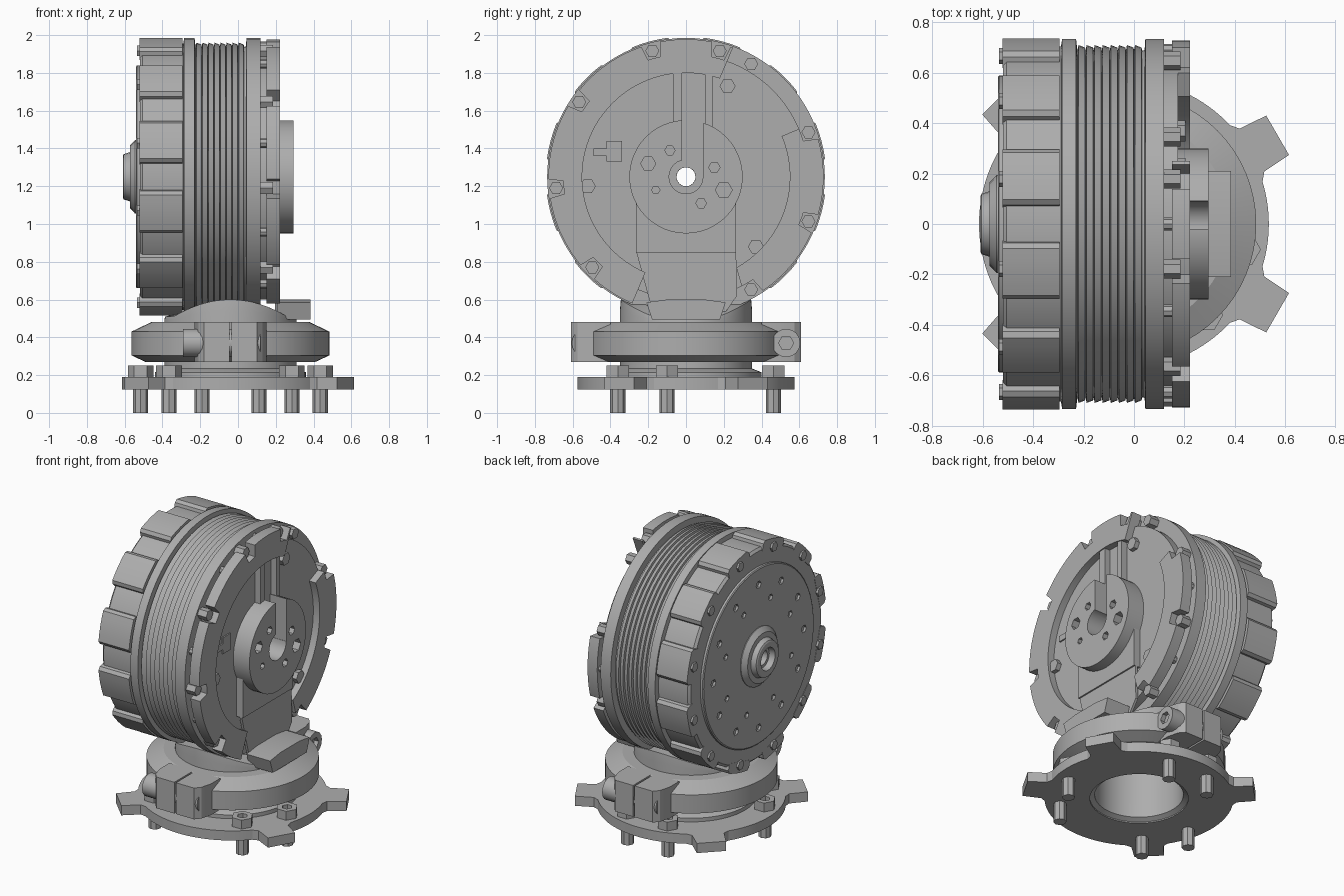
import bpy, bmesh, math
from math import cos, sin, radians

if "Cube" in bpy.data.objects:
    bpy.data.objects.remove(bpy.data.objects["Cube"])

GREY = bpy.data.materials.new("machined_grey")
GREY.diffuse_color = (0.42, 0.42, 0.42, 1)
GREY.use_nodes = True
GREY.node_tree.nodes["Principled BSDF"].inputs["Base Color"].default_value = GREY.diffuse_color
HUB = (0.0, 1.25)      # drum centre (y, z), drum turns about x
BASE = (-0.04, 0.0)    # base centre (x, y), base turns about z


def place(axis, u, v, w):
    """Cross-section coordinates u, v and depth w along the axis."""
    return {"x": (w, u, v), "y": (u, w, v), "z": (u, v, w)}[axis]


def finish(name, bm):
    bmesh.ops.recalc_face_normals(bm, faces=bm.faces)
    mesh = bpy.data.meshes.new(name)
    bm.to_mesh(mesh)
    bm.free()
    mesh.materials.append(GREY)
    obj = bpy.data.objects.new(name, mesh)
    bpy.context.collection.objects.link(obj)
    return obj


def add_prism(bm, pts, lo, hi, axis):
    a = [bm.verts.new(place(axis, u, v, lo)) for u, v in pts]
    b = [bm.verts.new(place(axis, u, v, hi)) for u, v in pts]
    bm.faces.new(a)
    bm.faces.new(b[::-1])
    for i in range(len(a)):
        j = (i + 1) % len(a)
        bm.faces.new((a[i], a[j], b[j], b[i]))


def prisms(name, outlines, lo, hi, axis):
    bm = bmesh.new()
    for pts in outlines:
        add_prism(bm, pts, lo, hi, axis)
    return finish(name, bm)


def rect(u0, v0, u1, v1):
    return [(u0, v0), (u1, v0), (u1, v1), (u0, v1)]


def ngon(c, r, n, turn=0.0):
    return [(c[0] + r * cos(2 * math.pi * i / n + turn), c[1] + r * sin(2 * math.pi * i / n + turn))
            for i in range(n)]


def polar(c, r, deg):
    return (c[0] + r * cos(radians(deg)), c[1] + r * sin(radians(deg)))


def lathe(name, profile, axis, c, n=72):
    """Revolve a closed (depth, radius) loop about the axis."""
    bm = bmesh.new()
    rings = [[bm.verts.new(place(axis, *polar(c, r, 360 * i / n), w)) for w, r in profile]
             for i in range(n)]
    m = len(profile)
    for i in range(n):
        a, b = rings[i], rings[(i + 1) % n]
        for k in range(m):
            l = (k + 1) % m
            bm.faces.new((a[k], a[l], b[l], b[k]))
    return finish(name, bm)


def cut(obj, cutter):
    mod = obj.modifiers.new("cut", "BOOLEAN")
    mod.operation = "DIFFERENCE"
    mod.object = cutter
    bpy.context.view_layer.objects.active = obj
    bpy.ops.object.modifier_apply(modifier=mod.name)
    bpy.data.objects.remove(cutter)


# Drum body with sawtooth fins, bored through the middle
drum = [(-0.52, 0.05), (-0.52, 0.69), (-0.505, 0.705), (-0.29, 0.705), (-0.285, 0.735),
        (-0.23, 0.735), (-0.225, 0.69)]
for i in range(8):
    x = -0.22 + 0.032 * i
    drum += [(x, 0.71), (x + 0.026, 0.70), (x + 0.028, 0.688)]
drum += [(0.042, 0.69), (0.045, 0.735), (0.12, 0.735), (0.12, 0.65), (0.175, 0.65), (0.175, 0.05)]
lathe("drum", drum, "x", HUB, 96)

# Raised lugs round the housing, each with a screw on the end face
lug_angles = [15 + 30 * k for k in range(12)]
lugs = []
for a in lug_angles:
    lugs.append([polar(HUB, 0.68, a - 9.5), polar(HUB, 0.725, a - 9)] +
                [polar(HUB, 0.742, a + d) for d in (-7.5, -4, 0, 4, 7.5)] +
                [polar(HUB, 0.725, a + 9), polar(HUB, 0.68, a + 9.5)])
prisms("housing_lugs", lugs, -0.522, -0.295, "x")
prisms("housing_screws", [ngon(polar(HUB, 0.69, a), 0.032, 6) for a in lug_angles], -0.535, -0.51, "x")

# End cover with two rings of holes
cover = lathe("end_cover", [(-0.515, 0.05), (-0.515, 0.59), (-0.535, 0.59), (-0.54, 0.583), (-0.54, 0.05)],
              "x", HUB, 72)
holes = [ngon(polar(HUB, 0.48, 30 * k), 0.026, 6) for k in range(12)]
holes += [ngon(polar(HUB, 0.37, 45 * k + 20), 0.022, 6) for k in range(8)]
cut(cover, prisms("cover_hole_cutter", holes, -0.6, -0.524, "x"))
lathe("axle_nut", [(-0.53, 0.05), (-0.53, 0.195), (-0.545, 0.195), (-0.573, 0.165), (-0.573, 0.13),
                   (-0.605, 0.12), (-0.61, 0.11), (-0.61, 0.075), (-0.57, 0.07), (-0.57, 0.05)], "x", HUB, 24)

# Raised face ring in two sectors, notched for the screws
notches = [105, 75, 145, 185, 224, 20, -20, -60]


def sector(start, end):
    inner = [polar(HUB, 0.55, a) for a in range(end, start - 1, -4)]
    outer, a = [], start
    while a <= end:
        near = any(abs(a - n) <= 3 for n in notches)
        outer.append(polar(HUB, 0.65 if near else 0.728, a))
        a += 1
    return outer + inner


prisms("face_ring", [sector(70, 247), sector(-63, 23)], 0.15, 0.222, "x")
prisms("face_ring_spacers", [ngon(polar(HUB, 0.69, a), 0.025, 8)
                             for a in (90, 120, 165, 205, 235, 0, -40)], 0.11, 0.16, "x")
prisms("face_screws", [ngon(polar(HUB, 0.69, a), 0.037, 6) for a in notches + [60]], 0.11, 0.185, "x")
prisms("inner_screws", [ngon(p, 0.042, 6) for p in ((0.22, 1.73), (0.37, 0.88), (-0.52, 1.2))],
       0.17, 0.205, "x")
prisms("face_boss", [rect(-0.42, 1.33, -0.34, 1.44), rect(-0.49, 1.36, -0.42, 1.40)], 0.17, 0.184, "x")

# Cable rails above the hub
prisms("cable_rails", [rect(-0.07, 1.45, -0.02, 1.83), rect(0.10, 1.45, 0.14, 1.83)], 0.17, 0.215, "x")

# Hub disc with a keyhole slot and bolt holes
hub = prisms("hub_disc", [ngon(HUB, 0.30, 48)], 0.17, 0.295, "x")
cut(hub, prisms("bore_cutter", [ngon(HUB, 0.09, 24)], 0.1, 0.4, "x"))
cut(hub, prisms("slot_cutter", [rect(-0.02, 1.25, 0.092, 1.65)], 0.1, 0.4, "x"))
spots = ((-0.2, 1.32, 0.04), (-0.085, 1.39, 0.027), (0.15, 1.3, 0.03), (0.2, 1.18, 0.045),
         (0.08, 1.11, 0.028), (-0.16, 1.18, 0.022))
cut(hub, prisms("hub_hole_cutter", [ngon((y, z), r, 6) for y, z, r in spots], 0.24, 0.4, "x"))

# Support arm from the hub down to the foot tab
arm = prisms("arm_box", [rect(-0.265, 0.85, 0.265, 1.25)], 0.16, 0.222, "x")
cut(arm, prisms("arm_bore_cutter", [ngon(HUB, 0.09, 24)], 0.1, 0.4, "x"))
prisms("arm_plate", [[(-0.17, 0.52), (0.2, 0.52), (0.27, 0.62), (0.265, 0.86), (-0.265, 0.86), (-0.2, 0.62)]],
       0.195, 0.212, "x")
prisms("foot_tab", [[(-0.18, 0.495), (0.18, 0.495), (0.21, 0.585), (0.1, 0.60), (-0.1, 0.60), (-0.21, 0.585)]],
       0.21, 0.385, "x")

# Hollow neck, its top rim falling away to both sides
neck = lathe("neck", [(0.19, 0.27), (0.19, 0.35), (0.54, 0.35), (0.60, 0.345), (0.60, 0.27)], "z", BASE, 64)
for v in neck.data.vertices:
    if v.co.z > 0.5:
        v.co.z -= 0.09 * min(1, (abs(v.co.x - BASE[0]) / 0.3) ** 2) * (v.co.z - 0.48) / 0.12

# Clamp band with split ears and cross bolts
lathe("clamp_band", [(0.27, 0.34), (0.27, 0.45), (0.305, 0.525), (0.43, 0.525), (0.48, 0.42), (0.48, 0.34)],
      "z", BASE, 64)
ears = []
for s in (-1, 1):
    for d in (-1, 1):
        cx = BASE[0]
        ears.append([(cx + d * 0.006, s * 0.40), (cx + d * 0.006, s * 0.61), (cx + d * 0.14, s * 0.61),
                     (cx + d * 0.17, s * 0.575), (cx + d * 0.19, s * 0.50), (cx + d * 0.19, s * 0.40)])
prisms("clamp_ears", ears, 0.27, 0.48, "z")
for name, y, x0, x1 in (("clamp_bolt_front", -0.53, -0.29, 0.12), ("clamp_bolt_back", 0.53, -0.2, 0.2)):
    bolt = prisms(name, [ngon((y, 0.37), 0.075, 16)], x0, x1, "x")
    face = x0 if y < 0 else x1
    cut(bolt, prisms("socket_cutter", [ngon((y, 0.37), 0.04, 6)], face - 0.03, face + 0.03, "x"))

# Base flange with four tabs
outline = []
for a in range(0, 360, 3):
    outline.append((a, 0.575))
for t in (30, 135, 225, 330):
    outline = [p for p in outline if abs(p[0] - t) > 13]
    outline += [(t - 13, 0.575), (t - 9.5, 0.595), (t - 7.3, 0.71), (t + 7.3, 0.71), (t + 9.5, 0.595), (t + 13, 0.575)]
flange = prisms("base_flange", [[polar(BASE, r, a) for a, r in sorted(outline)]], 0.125, 0.19, "z")
cut(flange, prisms("flange_bore_cutter", [ngon(BASE, 0.30, 48)], 0.0, 0.3, "z"))
lathe("base_collar", [(0.15, 0.27), (0.13, 0.305), (0.19, 0.40), (0.215, 0.40), (0.235, 0.35), (0.235, 0.27)],
      "z", BASE, 64)

# Mounting bolts through the flange
spots = [polar(BASE, 0.486, a) for a in (72, 108, 192, 228, 312, 348)]
prisms("bolt_shanks", [ngon(p, 0.04, 8) for p in spots], 0.0, 0.13, "z")
heads = prisms("bolt_heads", [ngon(p, 0.068, 6) for p in spots], 0.185, 0.25, "z")
cut(heads, prisms("bolt_socket_cutter", [ngon(p, 0.032, 6) for p in spots], 0.215, 0.3, "z"))

# Smooth the round parts, keep edges sharp
bpy.ops.object.select_all(action="SELECT")
bpy.context.view_layer.objects.active = flange
bpy.ops.object.shade_smooth_by_angle(angle=radians(25))
